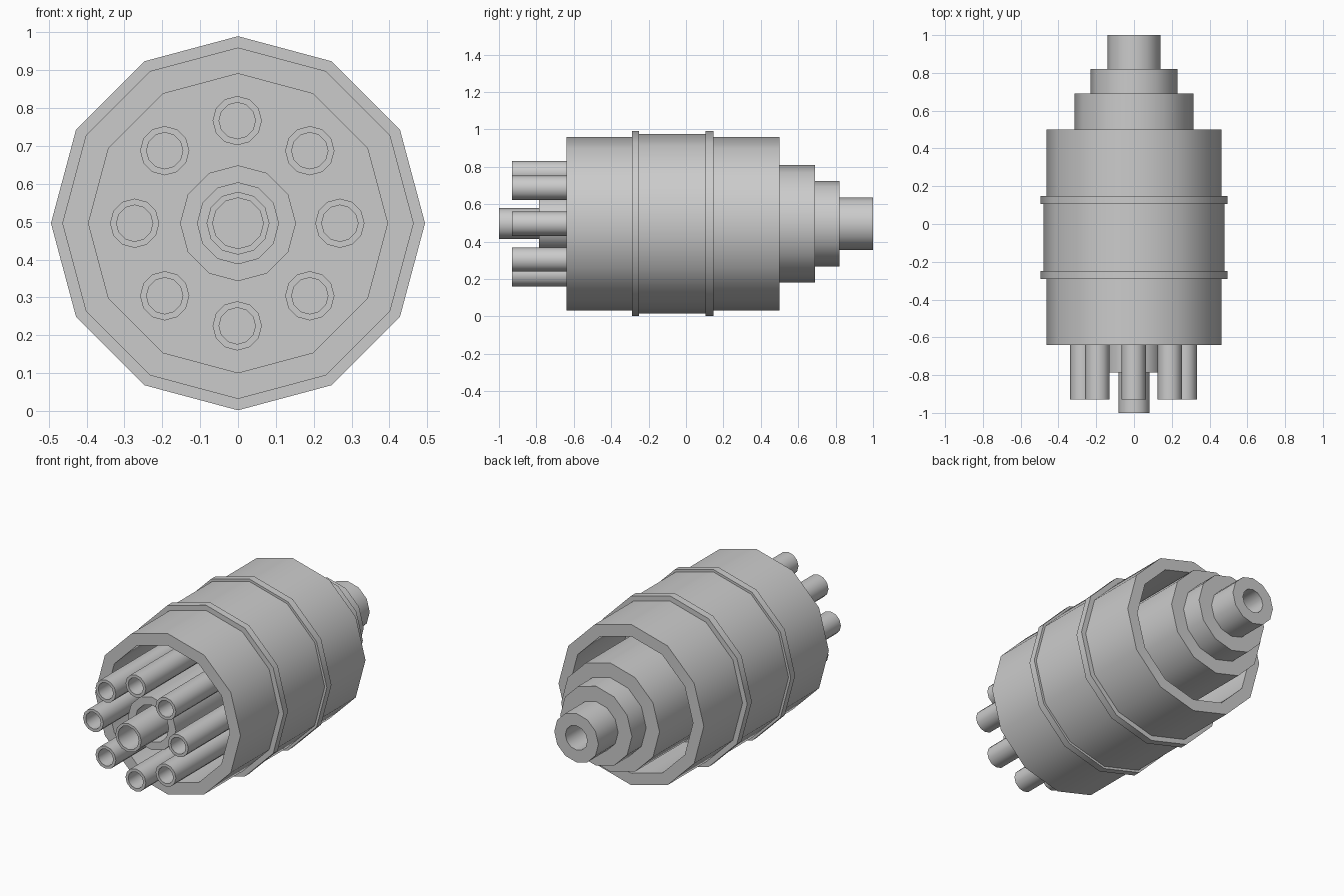
import bpy, bmesh
from math import sin, cos, pi, radians

if "Cube" in bpy.data.objects:
    bpy.data.objects.remove(bpy.data.objects["Cube"])

CZ = 0.496   # height of the long axis
SIDES = 12


def lathe(name, profile, x=0.0, z=CZ):
    """Turn a closed (radius, y) profile around an axis parallel to y."""
    bm = bmesh.new()
    rings = []
    for i in range(SIDES):
        a = 2 * pi * i / SIDES
        rings.append([bm.verts.new((x + r * sin(a), y, z + r * cos(a)))
                      for r, y in profile])
    n = len(profile)
    for i in range(SIDES):
        a, b = rings[i], rings[(i + 1) % SIDES]
        for j in range(n):
            k = (j + 1) % n
            if profile[j][0] == 0 and profile[k][0] == 0:
                continue
            bm.faces.new((a[j], a[k], b[k], b[j]))
    bmesh.ops.remove_doubles(bm, verts=bm.verts, dist=1e-5)
    bmesh.ops.recalc_face_normals(bm, faces=bm.faces)
    me = bpy.data.meshes.new(name)
    bm.to_mesh(me)
    bm.free()
    ob = bpy.data.objects.new(name, me)
    bpy.context.collection.objects.link(ob)
    bpy.ops.object.select_all(action='DESELECT')
    ob.select_set(True)
    bpy.context.view_layer.objects.active = ob
    bpy.ops.object.shade_smooth_by_angle(angle=radians(40))
    return ob


def tube(name, outer, inner, y0, y1, x=0.0, z=CZ):
    return lathe(name, [(outer, y0), (outer, y1), (inner, y1), (inner, y0)], x, z)


# Outer shell with two raised bands and a thicker middle
lathe("outer_shell", [
    (0.395, -0.64), (0.464, -0.64), (0.464, -0.29), (0.494, -0.29),
    (0.494, -0.25), (0.48, -0.25), (0.48, 0.105), (0.494, 0.105),
    (0.494, 0.147), (0.464, 0.147), (0.464, 0.5), (0.395, 0.5)])

# Inner bulkhead plus stepped rear nozzle with a blind bore
lathe("stepped_core", [
    (0, -0.03), (0.395, -0.03), (0.395, 0.03), (0.314, 0.03),
    (0.314, 0.69), (0.229, 0.69), (0.229, 0.82), (0.141, 0.82),
    (0.141, 1.0), (0.07, 1.0), (0.07, 0.05), (0, 0.05)])

# Central barrel and its collar
tube("centre_barrel", 0.083, 0.067, -1.0, -0.03)
tube("centre_collar", 0.153, 0.107, -0.785, -0.03)

# Ring of eight barrels
for i in range(8):
    a = i * pi / 4
    tube(f"barrel_{i + 1}", 0.065, 0.048, -0.93, -0.03,
         -0.002 + 0.271 * sin(a), CZ + 0.271 * cos(a))
